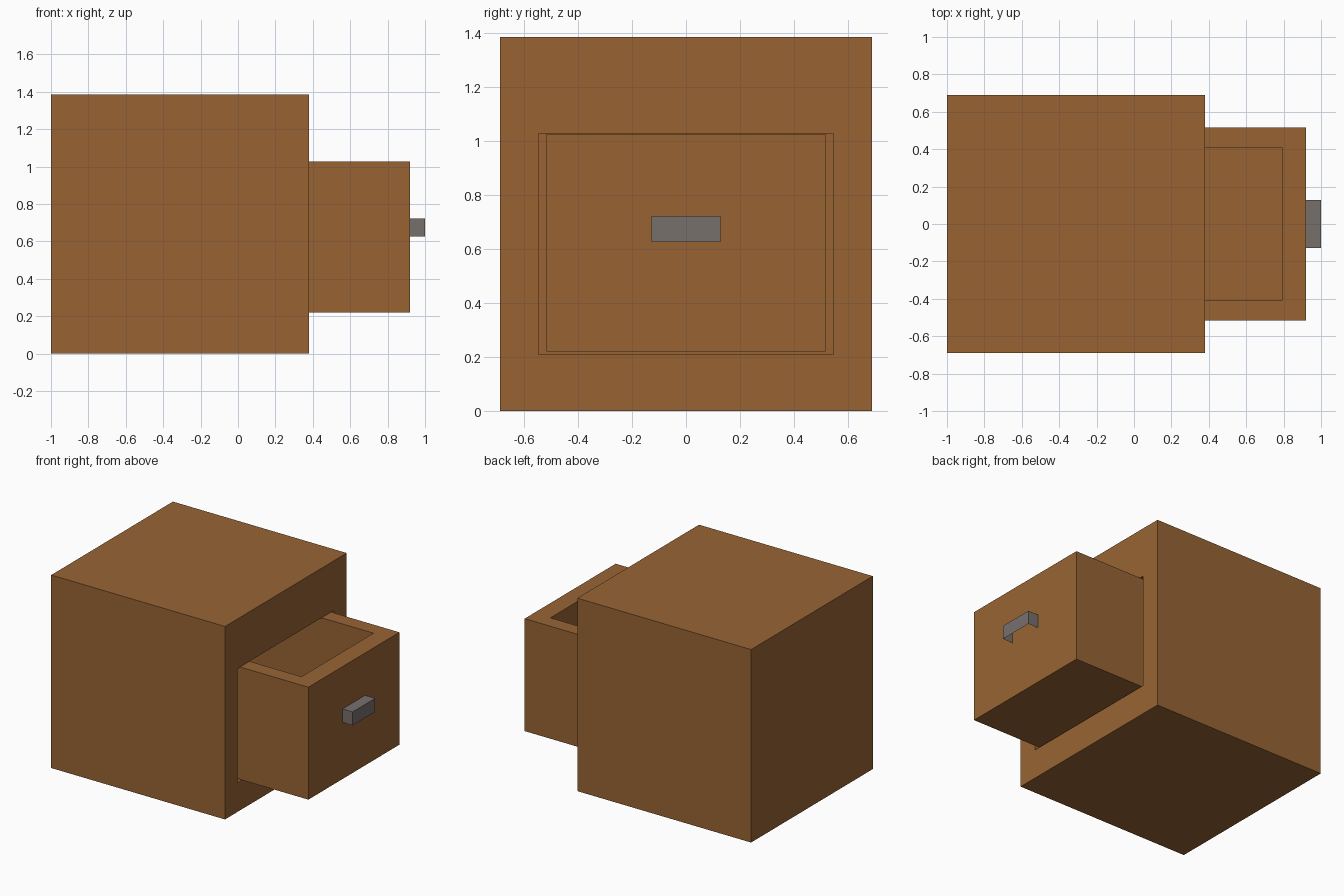
import bpy, bmesh

if "Cube" in bpy.data.objects:
    bpy.data.objects.remove(bpy.data.objects["Cube"])


def material(name, rgb):
    m = bpy.data.materials.new(name)
    m.diffuse_color = (*rgb, 1)
    m.use_nodes = True
    m.node_tree.nodes["Principled BSDF"].inputs["Base Color"].default_value = m.diffuse_color
    return m


WOOD = material("brown wood", (0.314, 0.127, 0.034))
GREY = material("grey metal", (0.185, 0.160, 0.152))


def box(name, lo, hi, mat, side=None, hollow_lo=None, hollow_hi=None, remove=()):
    """Box from lo to hi; the face pointing along `side` can be inset and
    pushed in to form a pocket, and faces along `remove` axes are deleted."""
    bm = bmesh.new()
    bmesh.ops.create_cube(bm, size=1)
    for v in bm.verts:
        v.co = [hi[i] if v.co[i] > 0 else lo[i] for i in range(3)]
    bm.normal_update()

    def facing(d):
        return [f for f in bm.faces if f.normal[d[0]] * d[1] > 0.9]

    if side:
        axis = side[0]
        face = facing(side)[0]
        mid = [(lo[i] + hi[i]) / 2 for i in range(3)]
        # rim around the mouth
        bmesh.ops.inset_region(bm, faces=[face], thickness=0.02)
        for v in face.verts:
            for i in range(3):
                if i != axis:
                    v.co[i] = hollow_hi[i] if v.co[i] > mid[i] else hollow_lo[i]
        # pocket walls and floor
        new = bmesh.ops.extrude_discrete_faces(bm, faces=[face])["faces"][0]
        for v in new.verts:
            v.co[axis] = hollow_lo[axis]
    for d in remove:
        bmesh.ops.delete(bm, geom=facing(d), context='FACES')
    me = bpy.data.meshes.new(name)
    bm.to_mesh(me)
    bm.free()
    me.materials.append(mat)
    ob = bpy.data.objects.new(name, me)
    bpy.context.collection.objects.link(ob)
    return ob


# Cabinet with an opening in its +x side
box("cabinet", (-1, -0.69, 0), (0.38, 0.69, 1.385), WOOD, side=(0, 1),
    hollow_lo=(-0.85, -0.546, 0.21), hollow_hi=(0, 0.546, 1.029))

# Open-topped drawer, pulled partly out
box("drawer", (-0.335, -0.516, 0.22), (0.92, 0.516, 1.027), WOOD, side=(2, 1),
    hollow_lo=(-0.205, -0.409, 0.32), hollow_hi=(0.79, 0.409, 0))

# Cup pull, open underneath and against the drawer
box("drawer_handle", (0.92, -0.128, 0.626), (1.0, 0.128, 0.723), GREY,
    remove=((2, -1), (0, -1)))
